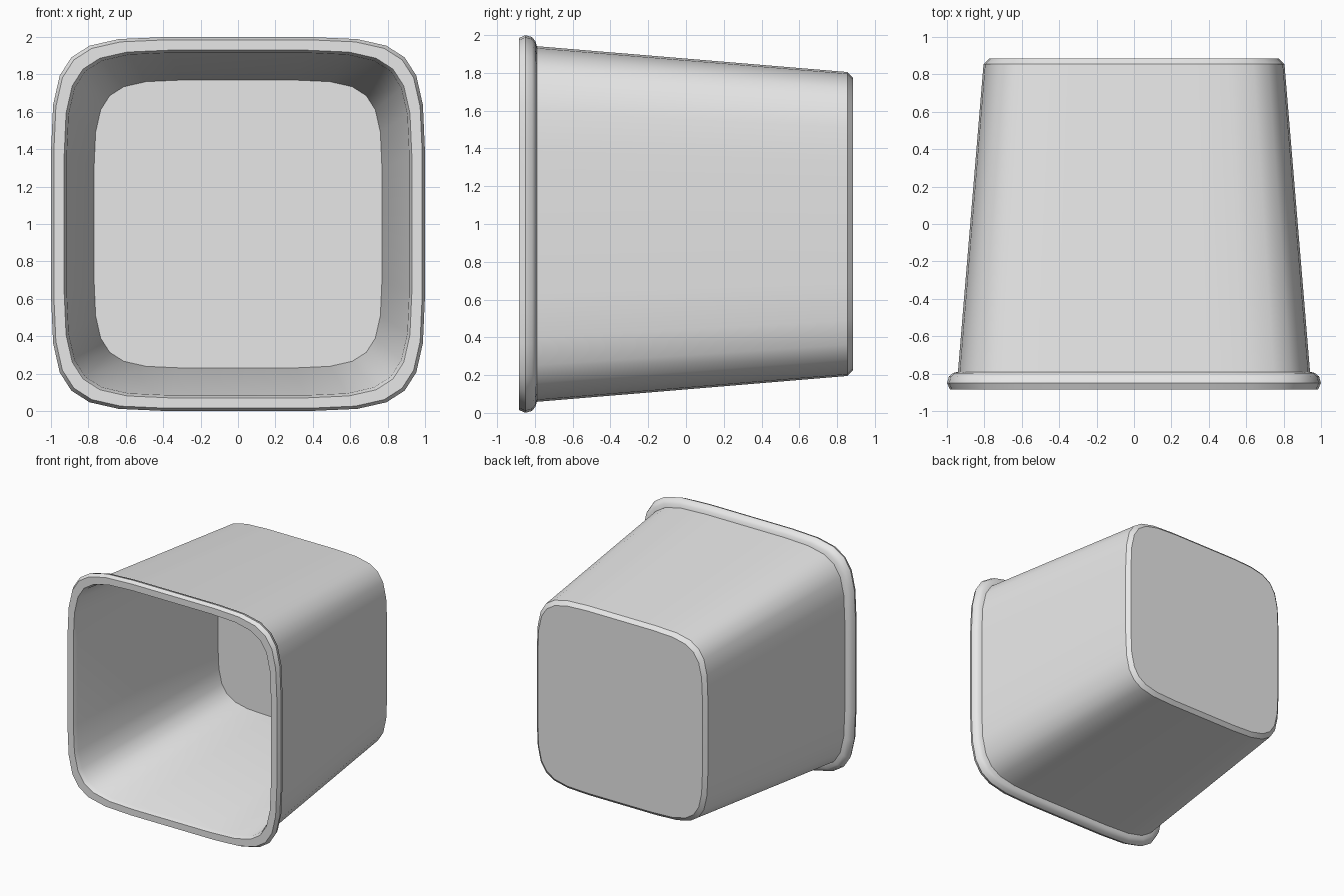
import bpy, bmesh, math

cube = bpy.data.objects.get("Cube")
if cube:
    bpy.data.objects.remove(cube, do_unlink=True)

# Material
grey = bpy.data.materials.new("plain grey")
grey.use_nodes = True
colour = (0.8, 0.8, 0.8, 1)
grey.diffuse_color = colour
grey.node_tree.nodes["Principled BSDF"].inputs["Base Color"].default_value = colour

# Rounded-square outline: a superellipse with flat sides
angles = []
for quarter in range(4):
    angles += [quarter * 90 + a for a in (3.5, 15, 30, 45, 60, 75, 86.5)]


def squircle(degrees):
    c, s = math.cos(math.radians(degrees)), math.sin(math.radians(degrees))
    return [math.copysign(abs(v) ** (1 / 3), v) for v in (c, s)]


outline = [squircle(a) for a in angles]

# Section of the cup from outer base, round the rim, to inner base: (half width, y)
section = [
    (0.775, 0.885), (0.805, 0.855),                  # bevelled base
    (0.942, -0.79), (0.968, -0.797), (0.99, -0.815),  # wall and back of rim
    (1.0, -0.85), (0.985, -0.885), (0.93, -0.885),    # rim
    (0.916, -0.85), (0.77, 0.83),                     # inside wall
]

bm = bmesh.new()
rings = [[bm.verts.new((x * half, y, 1 + z * half)) for x, z in outline]
         for half, y in section]
count = len(outline)
for a, b in zip(rings, rings[1:]):
    for i in range(count):
        j = (i + 1) % count
        bm.faces.new((a[i], a[j], b[j], b[i]))

# Base fans, outside and inside
for ring, y in ((rings[0], section[0][1]), (rings[-1], section[-1][1])):
    centre = bm.verts.new((0, y, 1))
    for i in range(count):
        bm.faces.new((ring[i], ring[(i + 1) % count], centre))
bmesh.ops.recalc_face_normals(bm, faces=bm.faces)

mesh = bpy.data.meshes.new("square_cup")
bm.to_mesh(mesh)
bm.free()
mesh.materials.append(grey)
cup = bpy.data.objects.new("square_cup", mesh)
bpy.context.collection.objects.link(cup)

# Smooth shading with sharp rim and base edges
bpy.ops.object.select_all(action="DESELECT")
cup.select_set(True)
bpy.context.view_layer.objects.active = cup
bpy.ops.object.shade_smooth_by_angle(angle=math.radians(39))
